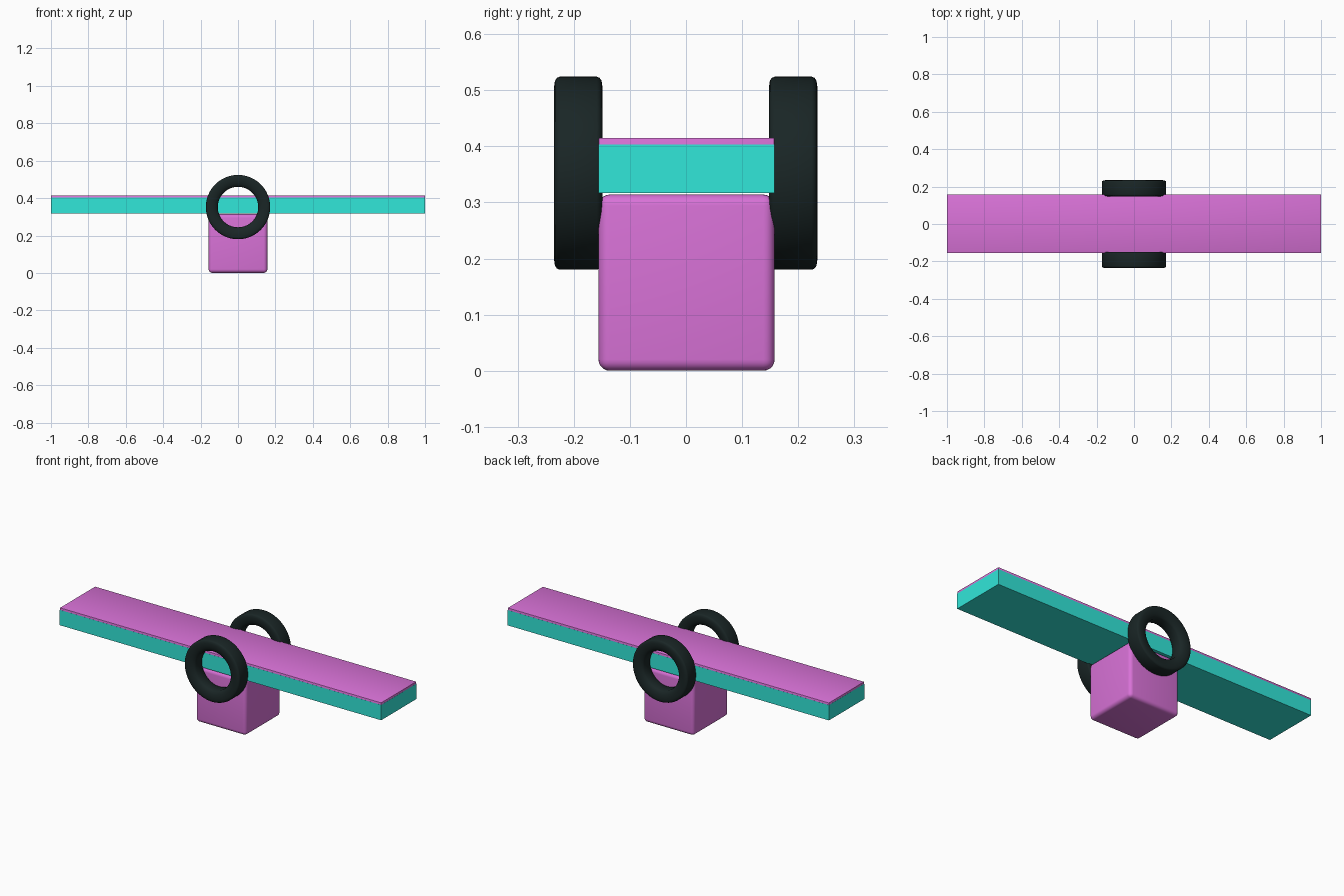
import bpy, bmesh, math

if "Cube" in bpy.data.objects:
    bpy.data.objects.remove(bpy.data.objects["Cube"])


def material(name, rgb):
    m = bpy.data.materials.new(name)
    m.diffuse_color = (*rgb, 1)
    m.use_nodes = True
    m.node_tree.nodes["Principled BSDF"].inputs["Base Color"].default_value = m.diffuse_color
    return m


PURPLE = material("purple", (0.69, 0.168, 0.68))
TEAL = material("teal", (0.034, 0.87, 0.76))
RUBBER = material("dark rubber", (0.010, 0.019, 0.019))


def finish(name, bm, mat, smooth=False):
    bmesh.ops.recalc_face_normals(bm, faces=bm.faces)
    me = bpy.data.meshes.new(name)
    bm.to_mesh(me)
    bm.free()
    me.materials.append(mat)
    ob = bpy.data.objects.new(name, me)
    bpy.context.collection.objects.link(ob)
    if smooth:
        bpy.ops.object.select_all(action='DESELECT')
        ob.select_set(True)
        bpy.context.view_layer.objects.active = ob
        bpy.ops.object.shade_smooth_by_angle(angle=math.radians(40))
    return ob


def box(name, half_x, half_y, z0, z1, mat, bevel=0, segments=5):
    bm = bmesh.new()
    bmesh.ops.create_cube(bm, size=1)
    for v in bm.verts:
        v.co.x *= 2 * half_x
        v.co.y = v.co.y * 2 * half_y + 0.001
        v.co.z = (z0 + z1) / 2 + v.co.z * (z1 - z0)
    if bevel:
        bmesh.ops.bevel(bm, geom=bm.edges[:], offset=bevel, segments=segments,
                        profile=0.5, affect='EDGES')
    return finish(name, bm, mat, bool(bevel))


def tire(name, y, z, mat, segs=64):
    # half cross-section (radius, offset across width), mirrored
    half = [(0.172, 0.033), (0.170, 0.038), (0.165, 0.0415), (0.155, 0.043),
            (0.140, 0.0425), (0.126, 0.039), (0.114, 0.033), (0.108, 0.025)]
    profile = half + [(r, -w) for r, w in reversed(half)]
    bm = bmesh.new()
    rings = []
    for i in range(segs):
        a = 2 * math.pi * i / segs
        rings.append([bm.verts.new((r * math.cos(a), y + w, z + r * math.sin(a)))
                      for r, w in profile])
    n = len(profile)
    for i in range(segs):
        p, q = rings[i], rings[(i + 1) % segs]
        for j in range(n):
            k = (j + 1) % n
            bm.faces.new((p[j], q[j], q[k], p[k]))
    return finish(name, bm, mat, True)


# pivot block
box("base_block", 0.157, 0.157, 0.0, 0.314, PURPLE, 0.02)
# teal plank wrapped around an equally thick purple board that shows on top
box("plank", 1.0, 0.157, 0.317, 0.403, TEAL)
box("plank_top", 0.9995, 0.1565, 0.329, 0.415, PURPLE, 0.002, 2)
# tires on both sides
for label, y in (("front", -0.192), ("back", 0.191)):
    tire(label + "_tire", y, 0.352, RUBBER)
